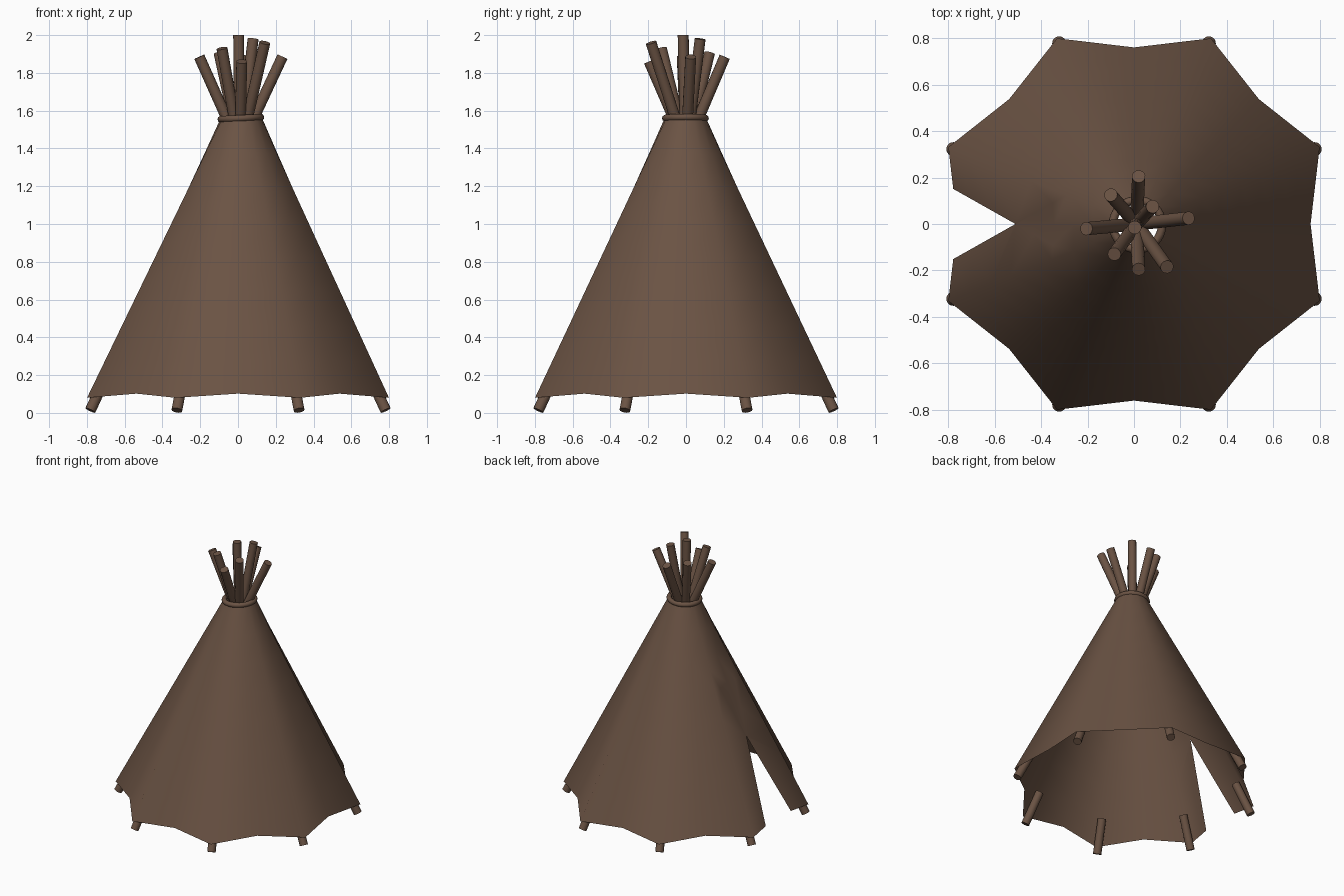
import bpy, bmesh, math
from mathutils import Vector

if "Cube" in bpy.data.objects:
    bpy.data.objects.remove(bpy.data.objects["Cube"])

brown = bpy.data.materials.new("brown hide")
brown.diffuse_color = (0.145, 0.086, 0.057, 1)
brown.use_nodes = True
brown.node_tree.nodes["Principled BSDF"].inputs["Base Color"].default_value = brown.diffuse_color


def finish(ob, name, angle=None):
    ob.name = name
    ob.data.materials.append(brown)
    bpy.ops.object.select_all(action='DESELECT')
    ob.select_set(True)
    bpy.context.view_layer.objects.active = ob
    if angle:
        bpy.ops.object.shade_smooth_by_angle(angle=math.radians(angle))
    else:
        bpy.ops.object.shade_smooth()


def pole(name, a, b, r=0.029):
    a, b = Vector(a), Vector(b)
    bpy.ops.mesh.primitive_cylinder_add(vertices=14, radius=r, depth=(b - a).length,
                                        location=(a + b) / 2)
    ob = bpy.context.object
    ob.rotation_euler = (b - a).to_track_quat('Z', 'Y').to_euler()
    finish(ob, name, 40)


# Cover: scalloped hem tapering to a small round opening
TOP = Vector((0.018, -0.003, 1.555))
bm = bmesh.new()
ROWS, rings = 8, []
for j in range(ROWS + 1):
    t = j / ROWS
    ring = []
    for i in range(16):
        ang = math.radians(22.5 * i)
        d = Vector((math.cos(ang), math.sin(ang), 0))
        r, z = (0.865, 0.08) if i % 2 else (0.76, 0.102)
        low = d * r + Vector((0, 0, z))
        ring.append(bm.verts.new(low.lerp(TOP + d * 0.112, t)))
    rings.append(ring)
for j in range(ROWS):
    for i in range(16):
        k = (i + 1) % 16
        bm.faces.new((rings[j][i], rings[j][k], rings[j + 1][k], rings[j + 1][i]))

# Doorway: triangular slit cut in the left side
APEX, SLOPE = -0.51, 0.155 / 0.275
for s in (1, -1):
    faces = [f for f in bm.faces if f.calc_center_median().x < -0.3
             and abs(f.calc_center_median().y) < 0.35]
    geom = set(faces)
    for f in faces:
        geom.update(f.edges, f.verts)
    bmesh.ops.bisect_plane(bm, geom=list(geom), plane_co=(APEX, 0, 0),
                           plane_no=(SLOPE, s, 0), dist=1e-5)
cut = []
for f in bm.faces:
    c = f.calc_center_median()
    if c.x < APEX and abs(c.y) < (APEX - c.x) * SLOPE:
        cut.append(f)
bmesh.ops.delete(bm, geom=cut, context='FACES')
me = bpy.data.meshes.new("cover")
bm.to_mesh(me)
bm.free()
cover = bpy.data.objects.new("cover", me)
bpy.context.collection.objects.link(cover)
finish(cover, "cover")

# Pole feet under each hem corner
for i in range(8):
    ang = math.radians(22.5 + 45 * i)
    c, s = math.cos(ang), math.sin(ang)
    pole(f"pole_foot_{i}", (0.846 * c, 0.846 * s, 0.0135), (0.735 * c, 0.735 * s, 0.235))

# Pole tips fanning out of the top
tips = [(0.02, 0.205, 1.885), (-0.1, 0.125, 1.905), (-0.205, -0.02, 1.885),
        (-0.085, -0.13, 1.93), (0.02, -0.195, 1.86), (0.142, -0.185, 1.96),
        (0.235, 0.025, 1.885), (0.08, 0.075, 1.98), (0.003, -0.015, 2.0)]
for i, (x, y, z) in enumerate(tips):
    pole(f"pole_tip_{i}", (0.2 * x + 0.008, 0.2 * y, 1.5), (x, y, z))

# Rope tied round the top
bpy.ops.mesh.primitive_torus_add(major_radius=0.106, minor_radius=0.018, major_segments=32,
                                 minor_segments=10, location=(0.015, -0.003, 1.56),
                                 rotation=(0, math.radians(-3), 0))
finish(bpy.context.object, "rope_ring")
